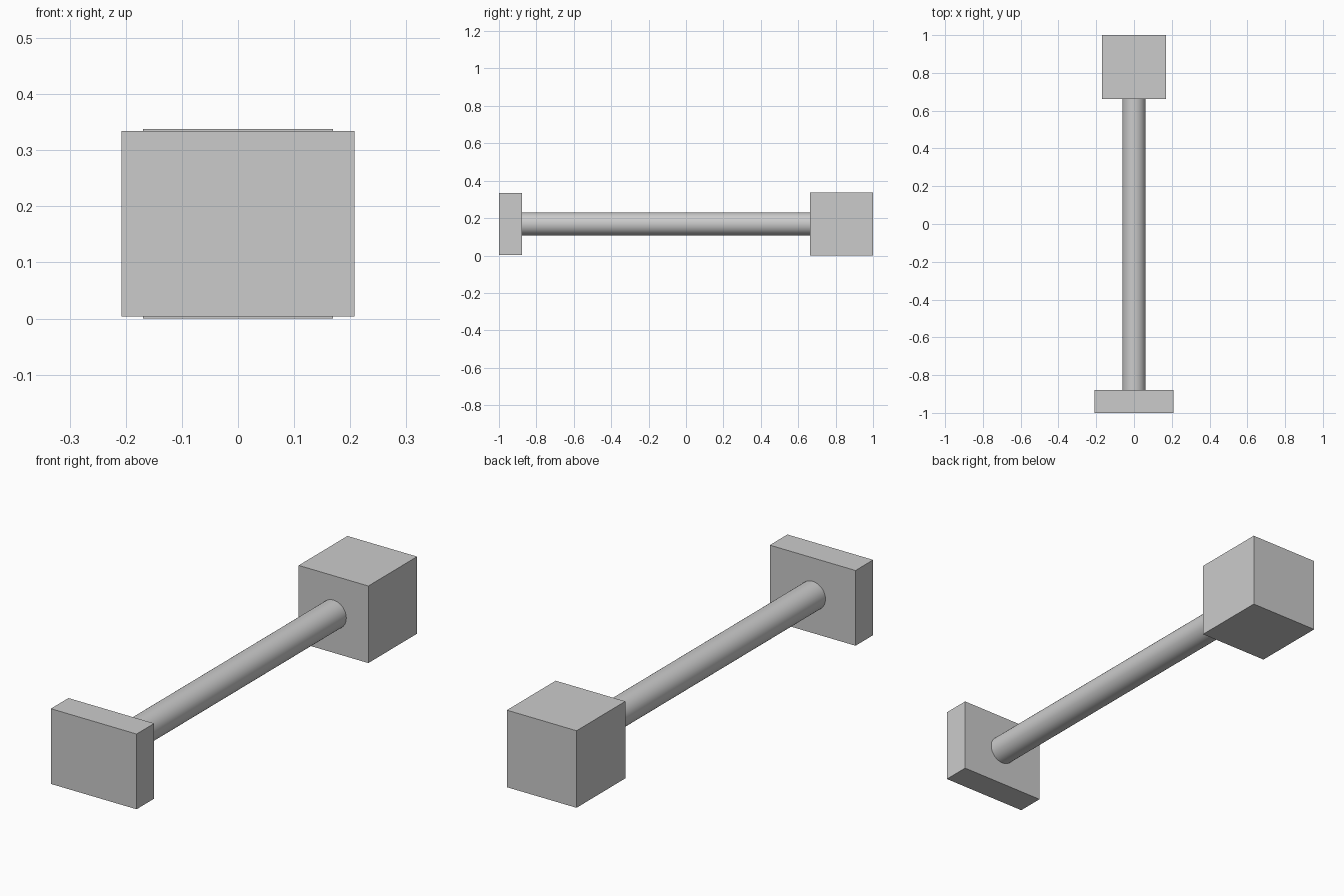
import bpy
import math

default_cube = bpy.data.objects.get("Cube")
if default_cube:
    bpy.data.objects.remove(default_cube, do_unlink=True)

grey = bpy.data.materials.new("neutral_grey")
grey.use_nodes = True
colour = (0.6, 0.6, 0.6, 1)
grey.diffuse_color = colour
grey.node_tree.nodes["Principled BSDF"].inputs["Base Color"].default_value = colour

MID_Z = 0.169     # shared height of the axis
ROD_RADIUS = 0.062
PLATE_BACK = -0.878
BLOCK_FRONT = 0.662


def finish(name):
    obj = bpy.context.object
    obj.name = name
    obj.data.materials.append(grey)
    return obj


def box(name, width, height, y_front, y_back):
    bpy.ops.mesh.primitive_cube_add(size=1, location=(0, (y_front + y_back) / 2, MID_Z))
    obj = finish(name)
    obj.scale = (width, y_back - y_front, height)
    bpy.ops.object.transform_apply(location=False, rotation=False, scale=True)


# Wide thin plate at the front, cube at the back
box("front_plate", 0.416, 0.33, -1, PLATE_BACK)
box("back_block", 0.338, 0.338, BLOCK_FRONT, 1)

# Round rod joining them
bpy.ops.mesh.primitive_cylinder_add(
    vertices=64, radius=ROD_RADIUS, depth=BLOCK_FRONT - PLATE_BACK,
    location=(0, (BLOCK_FRONT + PLATE_BACK) / 2, MID_Z),
    rotation=(math.pi / 2, 0, 0))
finish("connecting_rod")
bpy.ops.object.shade_smooth_by_angle(angle=math.radians(30))
